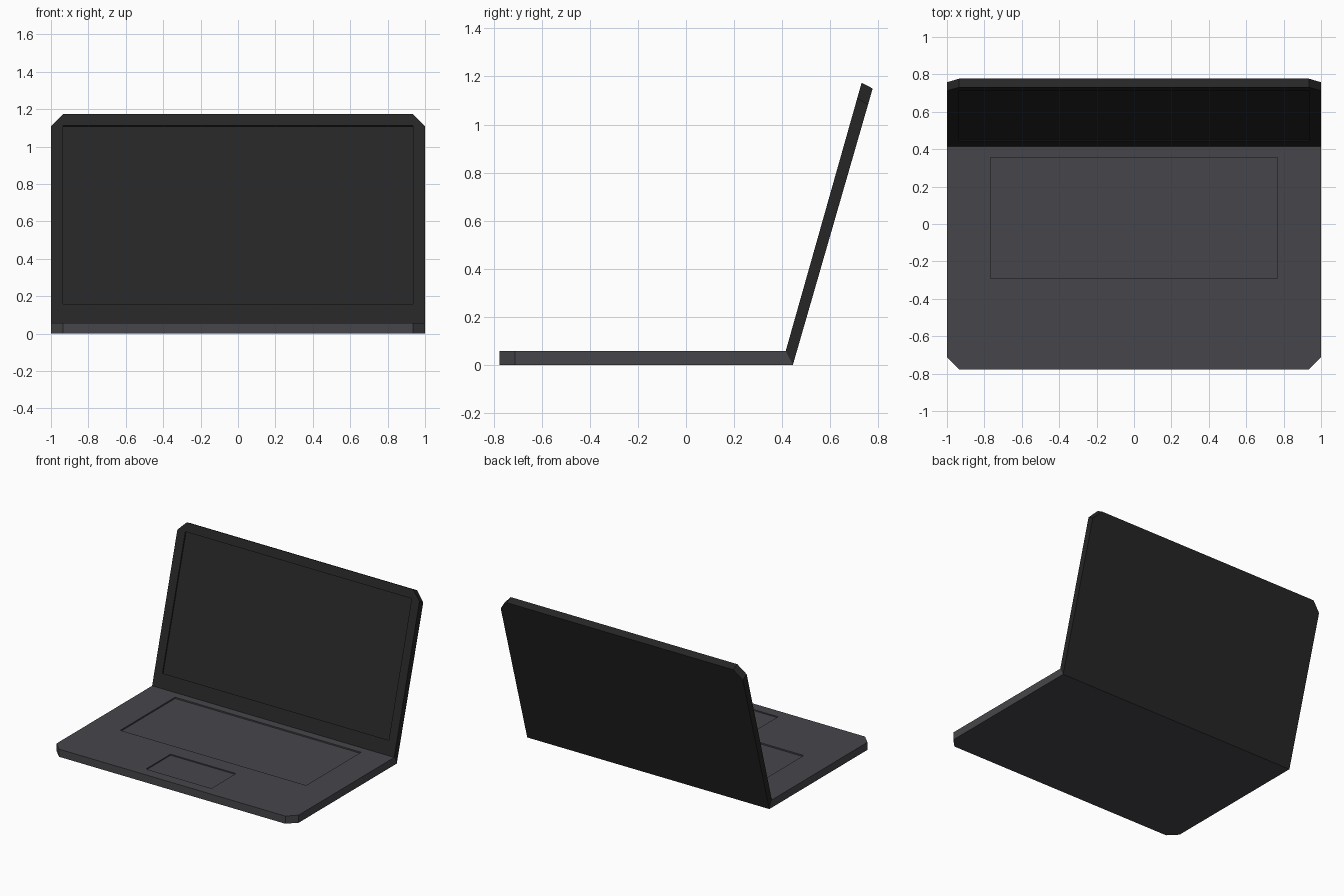
import bpy, bmesh
from mathutils import Vector

if "Cube" in bpy.data.objects:
    bpy.data.objects.remove(bpy.data.objects["Cube"])


def material(name, rgb):
    m = bpy.data.materials.new(name)
    m.diffuse_color = (*rgb, 1)
    m.use_nodes = True
    m.node_tree.nodes["Principled BSDF"].inputs["Base Color"].default_value = m.diffuse_color
    return m


grey = material("dark grey", (0.062, 0.060, 0.068))
black = material("soft black", (0.019, 0.019, 0.019))


def prism(name, outline, place, t0, t1, mat):
    """Solid between two copies of an outline, place(u, v, t) gives the position."""
    bm = bmesh.new()
    low = [bm.verts.new(place(u, v, t0)) for u, v in outline]
    high = [bm.verts.new(place(u, v, t1)) for u, v in outline]
    bm.faces.new(low)
    bm.faces.new(high)
    for i in range(len(low)):
        j = (i + 1) % len(low)
        bm.faces.new((low[i], low[j], high[j], high[i]))
    bmesh.ops.recalc_face_normals(bm, faces=bm.faces)
    me = bpy.data.meshes.new(name)
    bm.to_mesh(me)
    bm.free()
    me.materials.append(mat)
    ob = bpy.data.objects.new(name, me)
    bpy.context.collection.objects.link(ob)
    return ob


def recess(target, name, x, v0, v1, place, t0, t1, mat):
    """Cut a shallow rectangular recess into the target."""
    cutter = prism(name, [(-x, v0), (x, v0), (x, v1), (-x, v1)], place, t0, t1, mat)
    cutter.hide_render = True
    cutter.hide_viewport = True
    mod = target.modifiers.new(name, 'BOOLEAN')
    mod.operation = 'DIFFERENCE'
    mod.solver = 'EXACT'
    mod.object = cutter


# Base: t is height, the back edge leans to meet the lid
TOP = 0.057


def on_base(x, y, z):
    lean = 0.03 * (1 - z / TOP) if y > 0.4 else 0
    return Vector((x, y + lean, z))


base = prism("keyboard_base",
             [(-0.935, -0.777), (0.935, -0.777), (1, -0.712), (1, 0.415),
              (-1, 0.415), (-1, -0.712)], on_base, 0, TOP, grey)
recess(base, "keyboard_cutter", 0.768, -0.292, 0.355, on_base, TOP - 0.010, 0.1, grey)
recess(base, "trackpad_cutter", 0.27, -0.70, -0.41, on_base, TOP - 0.008, 0.1, grey)

# Lid: s runs up the lid, t runs from the screen side to the back
IN0, IN1 = Vector((0, 0.415, TOP)), Vector((0, 0.731, 1.174))
OUT0, OUT1 = Vector((0, 0.445, 0)), Vector((0, 0.777, 1.150))


def on_lid(x, s, t):
    p = IN0.lerp(IN1, s).lerp(OUT0.lerp(OUT1, s), t)
    return Vector((x, p.y, p.z))


lid = prism("screen_lid",
            [(-1, 0), (1, 0), (1, 0.942), (0.935, 1), (-0.935, 1), (-1, 0.942)],
            on_lid, 0, 1, black)
recess(lid, "screen_cutter", 0.935, 0.09, 0.944, on_lid, -0.5, 0.2, black)
